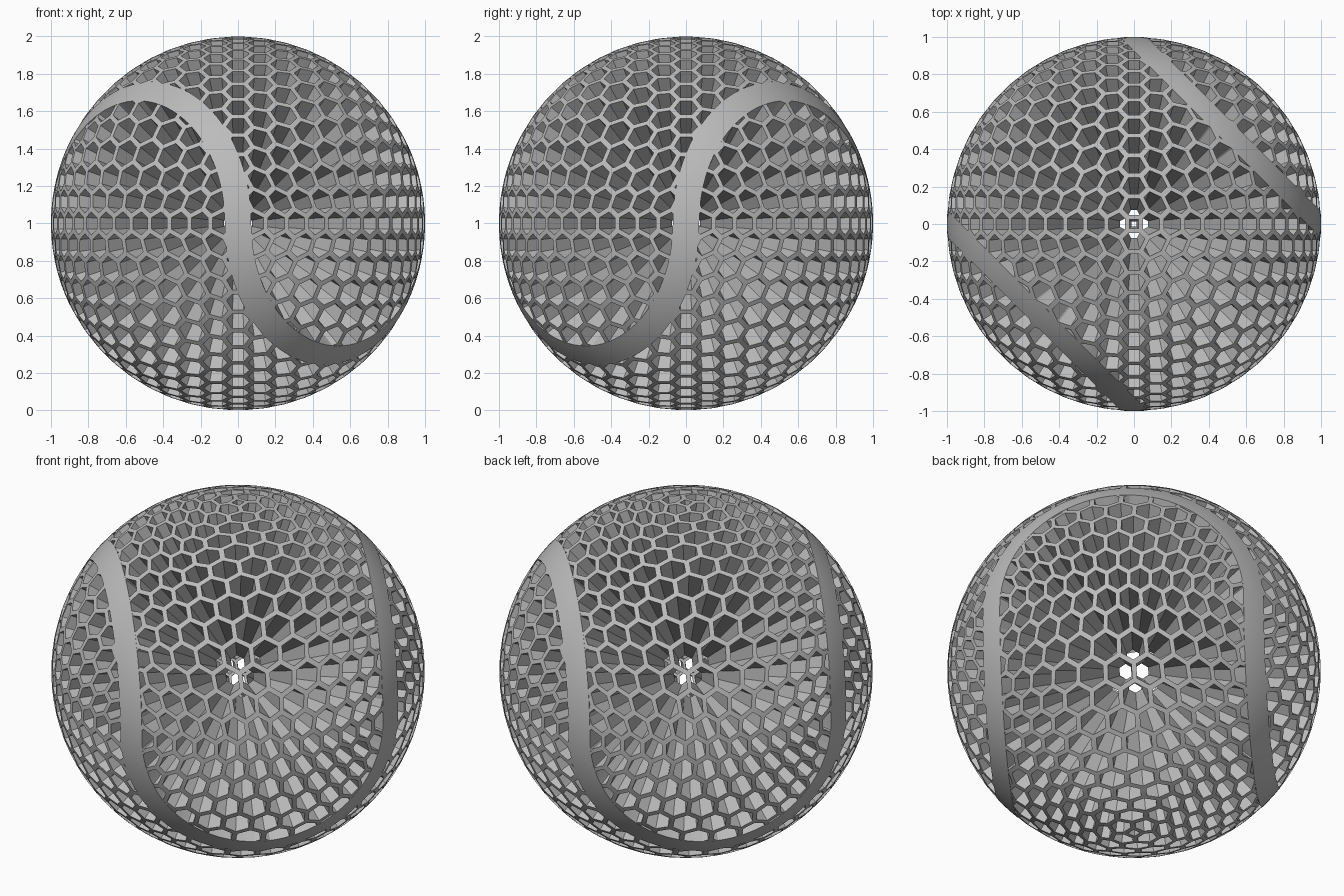
import bpy, bmesh, math
from mathutils import Vector

if "Cube" in bpy.data.objects:
    bpy.data.objects.remove(bpy.data.objects["Cube"])

N = 14            # holes per quarter circle
OUTER, INNER = 0.999, 0.55
STRUT = 0.027     # width of the bars between holes
CENTRE = Vector((0, 0, 1))

grey = bpy.data.materials.new("mid_grey")
grey.diffuse_color = (0.5, 0.5, 0.5, 1)
grey.use_nodes = True
grey.node_tree.nodes["Principled BSDF"].inputs["Base Color"].default_value = grey.diffuse_color


def finish(bm, name):
    bmesh.ops.recalc_face_normals(bm, faces=bm.faces[:])
    bmesh.ops.translate(bm, verts=bm.verts[:], vec=CENTRE)
    mesh = bpy.data.meshes.new(name)
    bm.to_mesh(mesh)
    bm.free()
    mesh.materials.append(grey)
    obj = bpy.data.objects.new(name, mesh)
    bpy.context.collection.objects.link(obj)
    bpy.ops.object.select_all(action='DESELECT')
    obj.select_set(True)
    bpy.context.view_layer.objects.active = obj
    bpy.ops.object.shade_smooth_by_angle(angle=math.radians(25))
    return obj


def triangle_sphere():
    """Eight-sided base, each side split into N rows and rounded."""
    bm = bmesh.new()

    def s(i):
        return math.sin(math.pi / 2 * i / N)

    for sx in (1, -1):
        for sy in (1, -1):
            for sz in (1, -1):
                grid = {}
                for i in range(N + 1):
                    for j in range(N + 1 - i):
                        p = Vector((sx * s(i), sy * s(j), sz * s(N - i - j)))
                        grid[i, j] = bm.verts.new(p.normalized())
                for i in range(N):
                    for j in range(N - i):
                        bm.faces.new((grid[i, j], grid[i + 1, j], grid[i, j + 1]))
                        if i + j < N - 1:
                            bm.faces.new((grid[i + 1, j], grid[i + 1, j + 1], grid[i, j + 1]))
    bmesh.ops.remove_doubles(bm, verts=bm.verts[:], dist=1e-4)
    return bm


def perforated_shell():
    src = triangle_sphere()
    src.faces.index_update()
    bm = bmesh.new()
    corners = [f.calc_center_median().normalized() for f in src.faces]
    net = [[bm.verts.new(c * r) for c in corners] for r in (OUTER, INNER)]
    for v in src.verts:
        # order the corners of this cell around its middle
        axis = v.co.normalized()
        u = axis.orthogonal().normalized()
        w = axis.cross(u)
        ring = sorted((f.index for f in v.link_faces),
                      key=lambda k: math.atan2(corners[k].dot(w), corners[k].dot(u)))
        n = len(ring)
        mid = sum((corners[k] for k in ring), Vector()) / n
        apothem = sum(((corners[ring[k]] + corners[ring[k - 1]]) / 2 - mid).length
                      for k in range(n)) / n
        scale = 1 - STRUT / 2 / apothem
        hole = [(mid + (corners[k] - mid) * scale).normalized() for k in ring]
        rims = [[bm.verts.new(h * r) for h in hole] for r in (OUTER, INNER)]
        for k in range(n):
            # bars outside and inside, then the wall of the hole
            for side in (0, 1):
                bm.faces.new((net[side][ring[k - 1]], net[side][ring[k]],
                              rims[side][k], rims[side][k - 1]))
            bm.faces.new((rims[0][k - 1], rims[0][k], rims[1][k], rims[1][k - 1]))
    src.free()
    return finish(bm, "perforated_shell")


def seam_band():
    """Four half circles joined into one closed wavy band."""
    bm = bmesh.new()
    steps, half = 48, 4.05
    profile = [(-1 + k / 2, 1.0) for k in range(5)] + [(1, INNER), (-1, INNER)]
    rows = []
    for quarter in range(4):
        az = math.radians(-135 + 90 * quarter)
        up = 1 if quarter % 2 == 0 else -1
        n = Vector((math.cos(az), math.sin(az), 0))
        h = Vector((-math.sin(az), math.cos(az), 0))
        for k in range(steps):
            t = math.pi * k / steps
            d = -math.cos(t) * h + Vector((0, 0, up * math.sin(t)))
            row = []
            for side, r in profile:
                c = math.radians(45 + up * half * side)
                row.append(bm.verts.new((n * math.cos(c) + d * math.sin(c)) * r))
            rows.append(row)
    for k in range(len(rows)):
        a, b = rows[k - 1], rows[k]
        for m in range(len(profile)):
            bm.faces.new((a[m - 1], a[m], b[m], b[m - 1]))
    return finish(bm, "seam_band")


perforated_shell()
seam_band()
